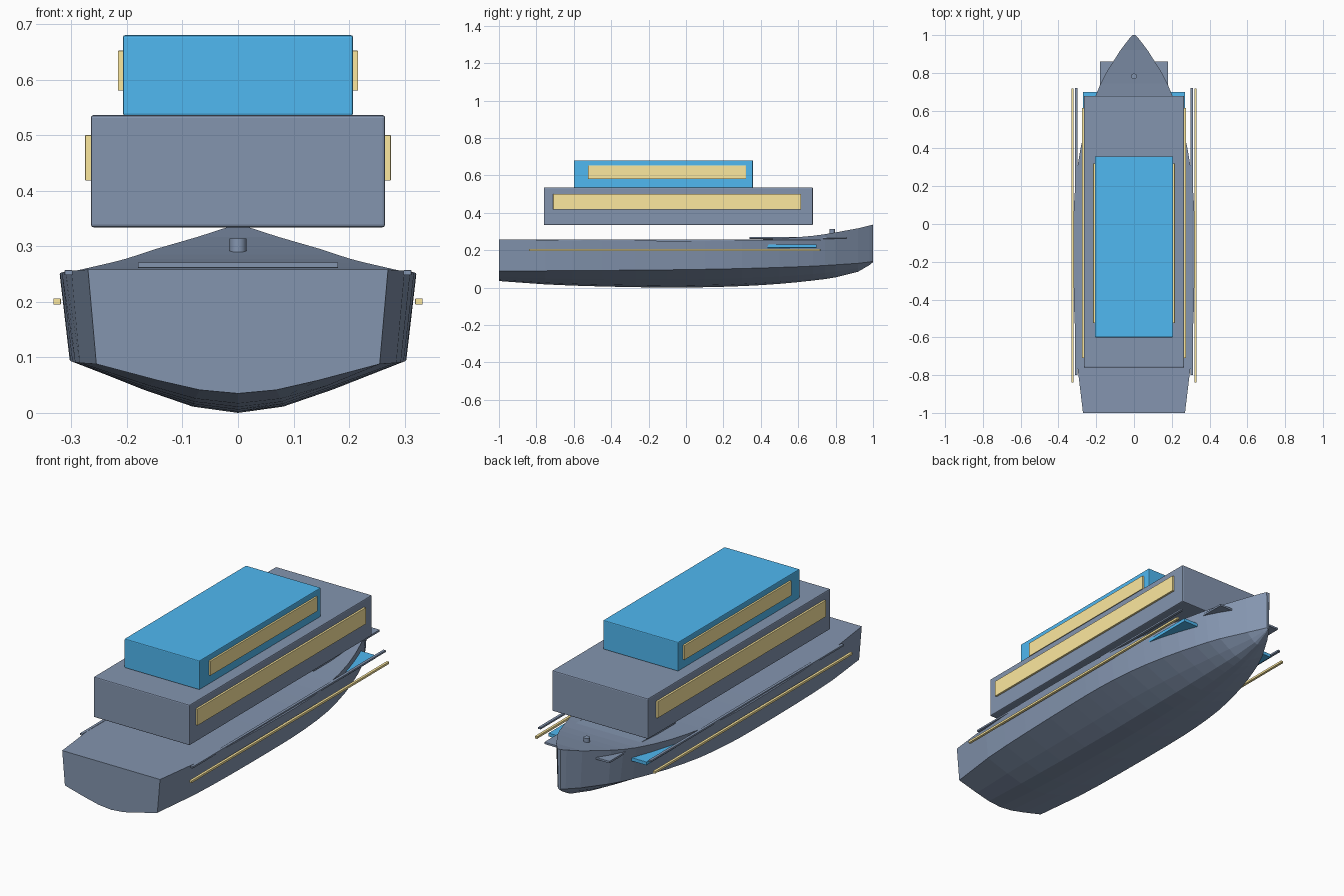
import bpy, bmesh

if "Cube" in bpy.data.objects:
    bpy.data.objects.remove(bpy.data.objects["Cube"])


def material(name, color):
    m = bpy.data.materials.new(name)
    m.diffuse_color = (*color, 1)
    m.use_nodes = True
    m.node_tree.nodes["Principled BSDF"].inputs["Base Color"].default_value = m.diffuse_color
    return m


SLATE = material("slate_paint", (0.23, 0.30, 0.43))
BLUE = material("blue_paint", (0.08, 0.48, 0.88))
SAND = material("sand_paint", (0.98, 0.81, 0.345))


def finish(name, bm, mat):
    bmesh.ops.recalc_face_normals(bm, faces=bm.faces[:])
    me = bpy.data.meshes.new(name)
    bm.to_mesh(me)
    bm.free()
    ob = bpy.data.objects.new(name, me)
    bpy.context.collection.objects.link(ob)
    me.materials.append(mat)
    return ob


def box(name, x, y, z, mat, bevel=0.001):
    """Box from (min, max) ranges on each axis."""
    bm = bmesh.new()
    bmesh.ops.create_cube(bm, size=1)
    for v in bm.verts:
        for i, (lo, hi) in enumerate((x, y, z)):
            v.co[i] = (lo + hi) / 2 + v.co[i] * (hi - lo)
    ob = finish(name, bm, mat)
    b = ob.modifiers.new("bevel", 'BEVEL')
    b.width = bevel
    b.segments = 2
    return ob


def side_pair(name, x, y, z, mat):
    box(name + "_right", x, y, z, mat)
    box(name + "_left", (-x[1], -x[0]), y, z, mat)


# Hull stations: y, sheer half width, sheer z, chine half width, chine z, keel z
stations = [
    (-1.00, .270, .258, .255, .088, .035),
    (-0.75, .300, .256, .285, .090, .017),
    (-0.45, .317, .253, .298, .092, .006),
    (-0.10, .321, .250, .303, .095, .000),
    (0.10, .318, .250, .300, .098, .002),
    (0.30, .300, .254, .282, .102, .008),
    (0.50, .261, .263, .240, .108, .020),
    (0.68, .203, .277, .183, .115, .038),
    (0.80, .148, .295, .132, .122, .055),
    (0.92, .072, .317, .062, .130, .085),
    (0.98, .026, .332, .022, .137, .120),
    (1.00, .008, .337, .007, .141, .136),
]


def refine(pts):
    """Add a smooth midpoint station between each interior pair."""
    out = []
    for i, p in enumerate(pts[:-1]):
        out.append(p)
        if 0 < i < len(pts) - 4:
            out.append(tuple((9 * (b + c) - a - d) / 16 for a, b, c, d in
                             zip(pts[i - 1], p, pts[i + 1], pts[i + 2])))
    return out + [pts[-1]]


# Hull lofted through the stations, closed by the deck, transom and stem
bm = bmesh.new()
rings = []
for y, sw, sz, cw, cz, kz in refine(stations):
    half = [(sw, sz), (cw, cz), (cw * .57, kz + (cz - kz) * .45),
            (cw * .27, kz + (cz - kz) * .12)]
    ring = half + [(0, kz)] + [(-x, z) for x, z in reversed(half)]
    rings.append([bm.verts.new((x, y, max(z, 0))) for x, z in ring])
for a, b in zip(rings, rings[1:]):
    n = len(a)
    for i in range(n):
        j = (i + 1) % n
        bm.faces.new((a[i], a[j], b[j], b[i]))
bm.faces.new(rings[0])
bm.faces.new(rings[-1])
finish("hull", bm, SLATE)

# Superstructure
box("lower_cabin", (-.265, .265), (-.76, .678), (.334, .536), SLATE, .005)
box("upper_cabin", (-.207, .207), (-.60, .358), (.535, .68), BLUE, .004)

# Window bands
side_pair("lower_window_band", (.258, .275), (-.71, .615), (.418, .50), SAND)
side_pair("upper_window_band", (.200, .216), (-.525, .32), (.58, .652), SAND)

# Rub rails and deck-edge rails
side_pair("rub_rail", (.319, .332), (-.84, .718), (.195, .206), SAND)
side_pair("deck_rail", (.298, .312), (-.80, .72), (.248, .257), SLATE)

# Deck plates
box("inner_deck", (-.27, .27), (-.70, .698), (.213, .230), BLUE)
box("fore_deck_plate", (-.18, .18), (.34, .86), (.261, .271), SLATE)

# Bow bollard
bm = bmesh.new()
bmesh.ops.create_cone(bm, cap_ends=True, segments=24, radius1=.015,
                      radius2=.015, depth=.03)
bmesh.ops.translate(bm, verts=bm.verts, vec=(0, .782, .299))
bollard = finish("bow_bollard", bm, SLATE)
bpy.context.view_layer.objects.active = bollard
bollard.select_set(True)
bpy.ops.object.shade_smooth_by_angle()
